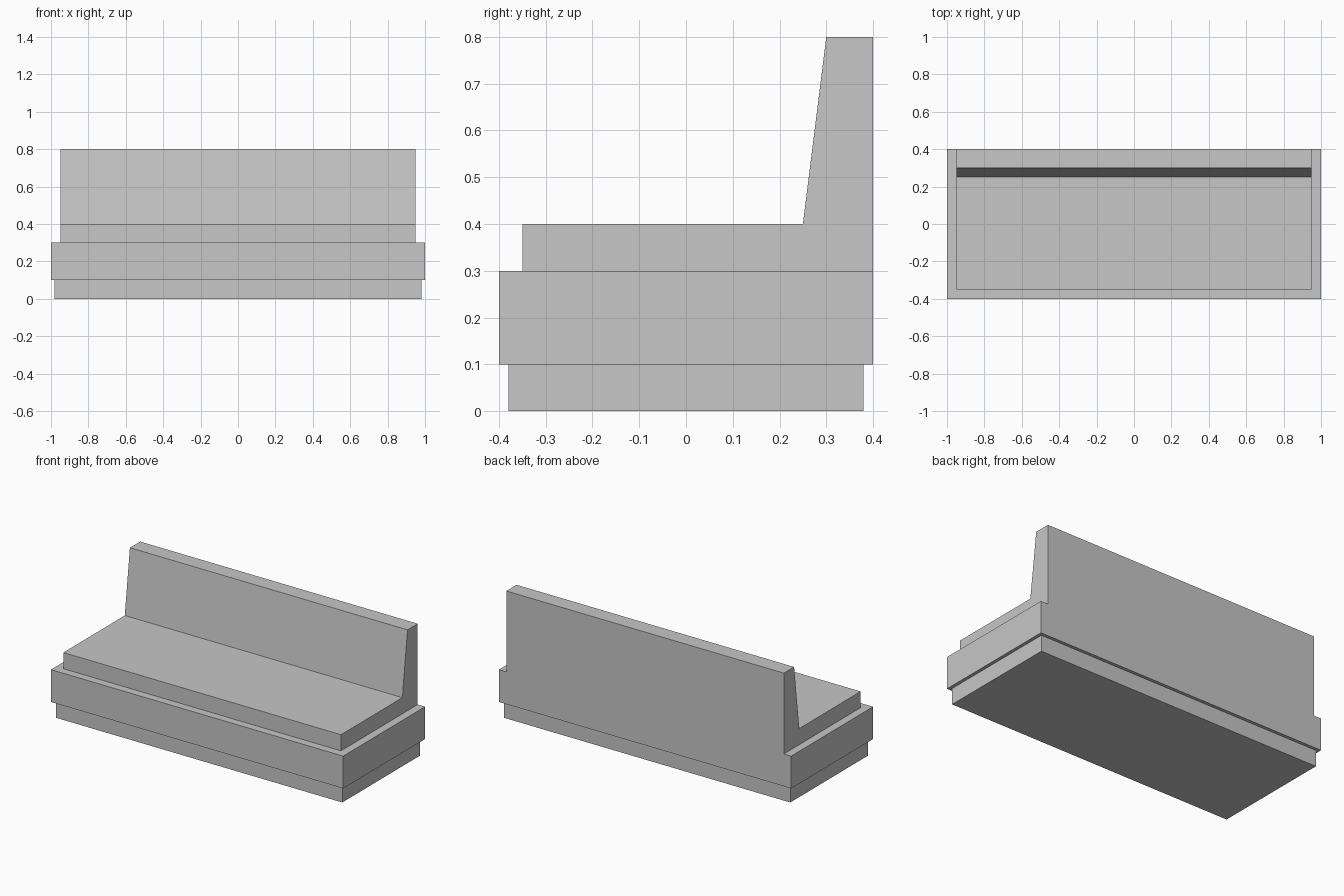
import bpy
import bmesh

cube = bpy.data.objects.get("Cube")
if cube:
    bpy.data.objects.remove(cube, do_unlink=True)

# One plain grey for the whole bench
GREY = (0.57, 0.57, 0.57, 1.0)
grey = bpy.data.materials.new("plain_grey")
grey.use_nodes = True
grey.diffuse_color = GREY
grey.node_tree.nodes["Principled BSDF"].inputs["Base Color"].default_value = GREY


def extrude_profile(name, profile, half_width):
    """Sweep a closed side profile of (y, z) points along x."""
    bm = bmesh.new()
    side = bm.faces.new([bm.verts.new((-half_width, y, z)) for y, z in profile])
    swept = bmesh.ops.extrude_face_region(bm, geom=[side])["geom"]
    moved = [v for v in swept if isinstance(v, bmesh.types.BMVert)]
    bmesh.ops.translate(bm, verts=moved, vec=(2 * half_width, 0, 0))
    bmesh.ops.recalc_face_normals(bm, faces=bm.faces[:])
    mesh = bpy.data.meshes.new(name)
    bm.to_mesh(mesh)
    bm.free()
    mesh.materials.append(grey)
    obj = bpy.data.objects.new(name, mesh)
    bpy.context.collection.objects.link(obj)
    return obj


def box_profile(half_depth, bottom, top):
    return [(-half_depth, bottom), (half_depth, bottom),
            (half_depth, top), (-half_depth, top)]


# Recessed plinth and the wider base standing on it
extrude_profile("plinth", box_profile(0.38, 0.0, 0.1), 0.98)
extrude_profile("base", box_profile(0.4, 0.1, 0.3), 1.0)

# Seat cushion running into the sloped backrest
extrude_profile("seat_and_backrest", [
    (-0.35, 0.3), (0.4, 0.3), (0.4, 0.8),
    (0.3, 0.8), (0.25, 0.4), (-0.35, 0.4),
], 0.95)
